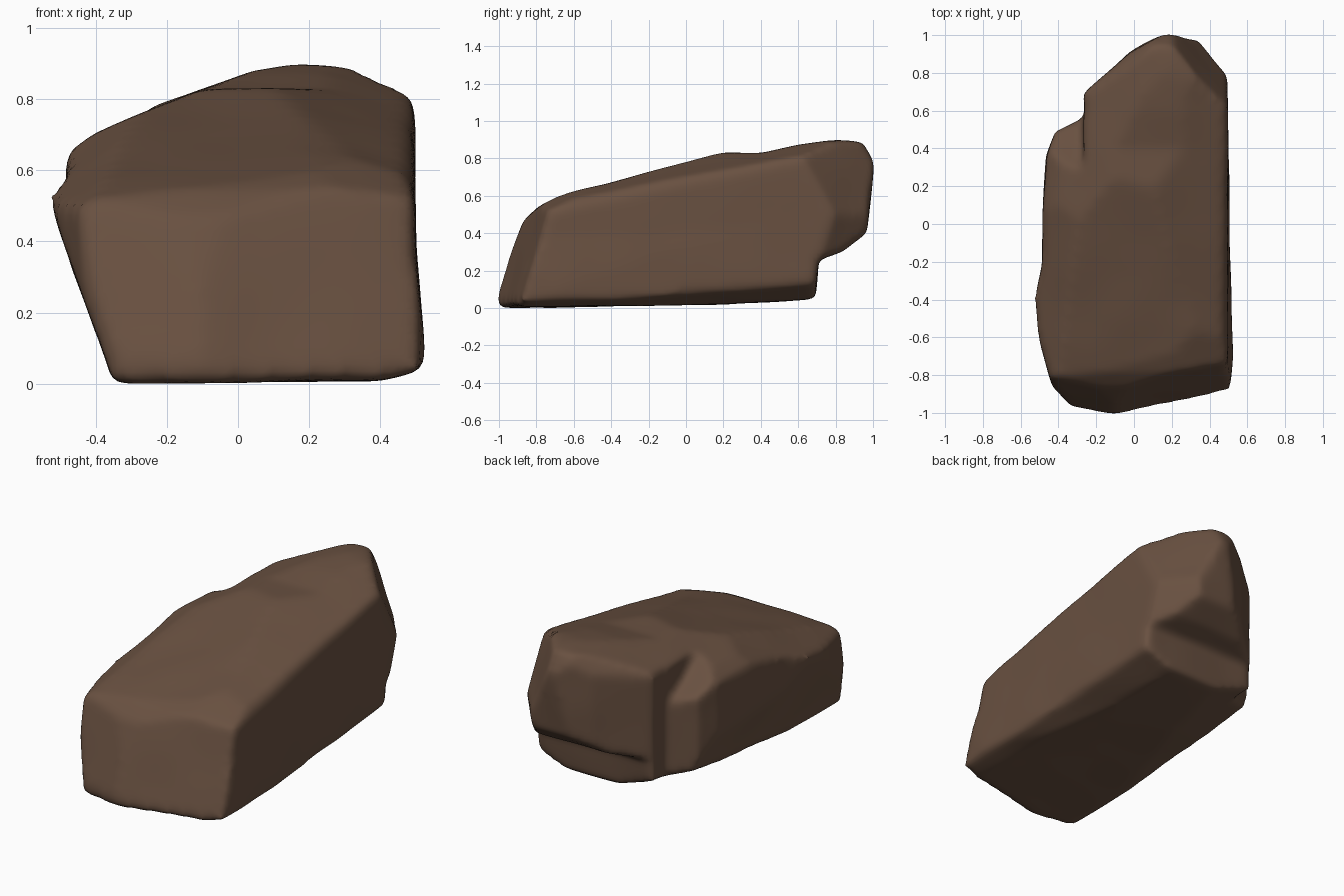
import bpy
import bmesh
from mathutils import Vector, noise

if "Cube" in bpy.data.objects:
    bpy.data.objects.remove(bpy.data.objects["Cube"], do_unlink=True)


def prism(name, outline, place, direction):
    """Extrude a 2D outline into a closed solid."""
    bm = bmesh.new()
    face = bm.faces.new([bm.verts.new(place(a, b)) for a, b in outline])
    out = bmesh.ops.extrude_face_region(bm, geom=[face])
    moved = [v for v in out["geom"] if isinstance(v, bmesh.types.BMVert)]
    bmesh.ops.translate(bm, verts=moved, vec=direction)
    bmesh.ops.recalc_face_normals(bm, faces=bm.faces)
    mesh = bpy.data.meshes.new(name)
    bm.to_mesh(mesh)
    bm.free()
    obj = bpy.data.objects.new(name, mesh)
    bpy.context.collection.objects.link(obj)
    return obj


def bake(obj):
    """Apply every modifier on the object."""
    graph = bpy.context.evaluated_depsgraph_get()
    mesh = bpy.data.meshes.new_from_object(obj.evaluated_get(graph))
    obj.modifiers.clear()
    obj.data = mesh


def chip(bm, point, normal):
    """Slice a flat facet off the solid and close the cut."""
    geom = bm.verts[:] + bm.edges[:] + bm.faces[:]
    bmesh.ops.bisect_plane(bm, geom=geom, plane_co=point, plane_no=Vector(normal).normalized(),
                           clear_outer=True)
    rim = [e for e in bm.edges if e.is_boundary]
    if rim:
        bmesh.ops.holes_fill(bm, edges=rim)


# Outlines of the boulder: plan, long side and end
plan = [(-0.1, -1.01), (-0.34, -0.965), (-0.43, -0.865), (-0.5, -0.62), (-0.53, -0.4),
        (-0.485, -0.22), (-0.48, 0.1), (-0.465, 0.36), (-0.42, 0.485), (-0.26, 0.56),
        (-0.265, 0.69), (-0.02, 0.91), (0.17, 1.01), (0.39, 0.96), (0.495, 0.8),
        (0.505, 0.0), (0.525, -0.7), (0.51, -0.88)]
side = [(-1.01, 0.0), (-1.01, 0.1), (-0.87, 0.47), (-0.79, 0.545), (-0.67, 0.61),
        (-0.42, 0.67), (0.0, 0.785), (0.2, 0.83), (0.4, 0.83), (0.6, 0.87),
        (0.8, 0.9), (0.94, 0.89), (1.005, 0.78), (0.965, 0.4), (0.83, 0.3),
        (0.705, 0.26), (0.685, 0.05), (0.2, 0.02), (-0.4, 0.01)]
end = [(-0.35, 0.0), (-0.38, 0.1), (-0.52, 0.48), (-0.535, 0.54), (-0.485, 0.66),
       (-0.39, 0.71), (-0.22, 0.785), (0.04, 0.88), (0.16, 0.9), (0.35, 0.885),
       (0.495, 0.85), (0.5, 0.4), (0.525, 0.1), (0.525, 0.04), (0.4, 0.01)]
shoulder = [(0.3, 0.73), (0.42, 0.63), (0.65, 0.5), (0.65, 1.2), (0.3, 1.2)]

rock = prism("boulder", plan, lambda a, b: (a, b, -0.5), (0, 0, 2))
cutters = [
    (prism("side_shape", side, lambda a, b: (-1, a, b), (2, 0, 0)), "INTERSECT"),
    (prism("end_shape", end, lambda a, b: (a, -2, b), (0, 4, 0)), "INTERSECT"),
    (prism("shoulder_cut", shoulder, lambda a, b: (-1, a, b), (0.735, 0, 0)), "DIFFERENCE"),
]
for cutter, operation in cutters:
    cutter.hide_render = True
    mod = rock.modifiers.new(cutter.name, "BOOLEAN")
    mod.operation = operation
    mod.solver = "EXACT"
    mod.object = cutter
bake(rock)
for cutter, operation in cutters:
    bpy.data.objects.remove(cutter, do_unlink=True)

# Worn facets: front, top, corners and underside
bm = bmesh.new()
bm.from_mesh(rock.data)
chip(bm, (-0.05, -0.985, 0.1), (0.21, -0.98, 0.3))     # leaning front, one half
chip(bm, (-0.15, -0.99, 0.1), (-0.16, -0.98, 0.3))     # leaning front, other half
chip(bm, (0.2, -0.65, 0.61), (-0.07, -0.27, 1))        # front top
chip(bm, (0.45, -0.7, 0.55), (0.2, -0.45, 1))          # front top corner
chip(bm, (0.3, 0.2, 0.785), (0.25, -0.19, 1))          # top beside the hump
chip(bm, (0.45, -0.65, 0.6), (0.8, -0.12, 0.6))        # long top edge
chip(bm, (-0.5, -0.38, 0.55), (-0.6, -0.2, 1))         # opposite top edge
chip(bm, (-0.45, 0.2, 0.665), (-0.8, 0.05, 1))         # shoulder edge
chip(bm, (-0.12, 0.82, 0.77), (-0.6, 0.6, 0.5))        # back top corner
chip(bm, (0.38, 0.93, 0.5), (0.78, 0.62, 0.33))        # rear corner, upper
chip(bm, (0.38, 0.93, 0.5), (0.78, 0.62, -0.2))        # rear corner, lower
chip(bm, (-0.36, 0.5, 0.14), (-0.33, 0.125, -1))       # rear underside
chip(bm, (0.52, 0.5, 0.12), (0.4, 0.08, -1))           # long lower edge
bm.to_mesh(rock.data)
bm.free()

# Even out the surface and round the edges
remesh = rock.modifiers.new("remesh", "REMESH")
remesh.mode = "VOXEL"
remesh.voxel_size = 0.022
smooth = rock.modifiers.new("round", "SMOOTH")
smooth.factor = 0.5
smooth.iterations = 9
bake(rock)

# Gentle weathering, then set the boulder centred on the ground
for v in rock.data.vertices:
    v.co += noise.noise_vector(v.co * 3.5) * 0.006
spans = [[v.co[i] for v in rock.data.vertices] for i in range(3)]
middle = [(min(s) + max(s)) / 2 for s in spans]
offset = Vector((-middle[0], -middle[1], -min(spans[2])))
for v in rock.data.vertices:
    v.co += offset

# Single earthy colour
brown = bpy.data.materials.new("brown_stone")
brown.use_nodes = True
colour = (0.14, 0.081, 0.052, 1)
brown.diffuse_color = colour
shader = next(n for n in brown.node_tree.nodes if n.type == "BSDF_PRINCIPLED")
shader.inputs["Base Color"].default_value = colour
shader.inputs["Roughness"].default_value = 0.9
rock.data.materials.clear()
rock.data.materials.append(brown)
for p in rock.data.polygons:
    p.use_smooth = True
    p.material_index = 0
